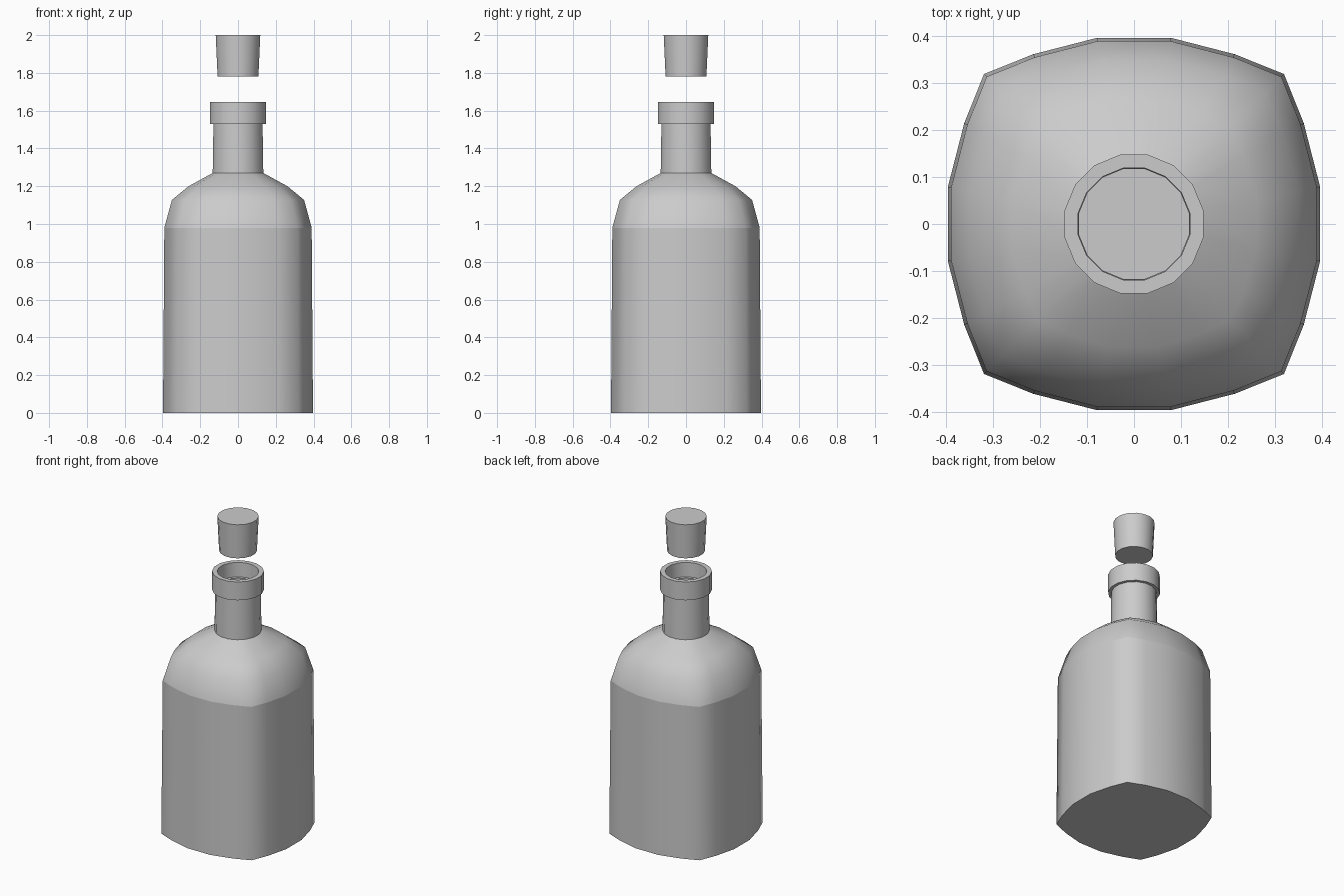
import bpy, bmesh, math

if "Cube" in bpy.data.objects:
    bpy.data.objects.remove(bpy.data.objects["Cube"])

# Cross-section directions: a 16-gon plus the four diagonals
ANGLES = sorted([11.25 + 22.5 * i for i in range(16)] + [45 + 90 * i for i in range(4)])
# Rounded-square outline, one quadrant, for a half width of 1
QUARTER = [(1, .2), (.912, .542), (.806, .806), (.542, .912), (.2, 1)]


def square_ring():
    pts = []
    for q in range(4):
        for x, y in QUARTER:
            for _ in range(q):
                x, y = -y, x
            pts.append((x, y))
    return pts


def round_ring():
    # Diagonal points sit in the middle of the 16-gon sides
    pts = []
    for a in ANGLES:
        r = 1 if a % 45 == 0 else 1 / math.cos(math.radians(11.25))
        pts.append((r * math.cos(math.radians(a)), r * math.sin(math.radians(a))))
    return pts


SQUARE, ROUND = square_ring(), round_ring()


def loft(name, levels, cap_start=True, cap_end=True):
    """levels: (half width, z, squareness 0..1, sharp ring)"""
    bm = bmesh.new()
    rings = []
    for w, z, s, sharp in levels:
        rings.append([bm.verts.new((w * (a[0] * s + b[0] * (1 - s)),
                                    w * (a[1] * s + b[1] * (1 - s)), z))
                      for a, b in zip(SQUARE, ROUND)])
    n = len(SQUARE)
    for r0, r1 in zip(rings, rings[1:]):
        for i in range(n):
            j = (i + 1) % n
            bm.faces.new((r0[i], r0[j], r1[j], r1[i])).smooth = True
    if cap_start:
        bm.faces.new(rings[0][::-1])
    if cap_end:
        bm.faces.new(rings[-1])
    for ring, level in zip(rings, levels):
        if level[3]:
            for i in range(n):
                e = bm.edges.get((ring[i], ring[(i + 1) % n]))
                if e:
                    e.smooth = False
    mesh = bpy.data.meshes.new(name)
    bm.to_mesh(mesh)
    bm.free()
    obj = bpy.data.objects.new(name, mesh)
    bpy.context.collection.objects.link(obj)
    return obj


# Bottle: body, shoulder, neck, lip and the recessed mouth
loft("bottle", [
    (.397, 0, 1, True),
    (.39, .98, 1, True),
    (.35, 1.127, .95, False),
    (.262, 1.2, .7, False),
    (.134, 1.27, 0, True),
    (.13, 1.53, 0, True),
    (.148, 1.53, 0, True),
    (.148, 1.647, 0, True),
    (.119, 1.647, 0, True),
    (.117, 1.555, 0, True),
    (.1, 1.555, 0, True),
    (.1, 1.5, 0, True),
])

# Tapered stopper floating above the mouth
loft("stopper", [
    (.108, 1.78, 0, True),
    (.118, 2.0, 0, True),
])
